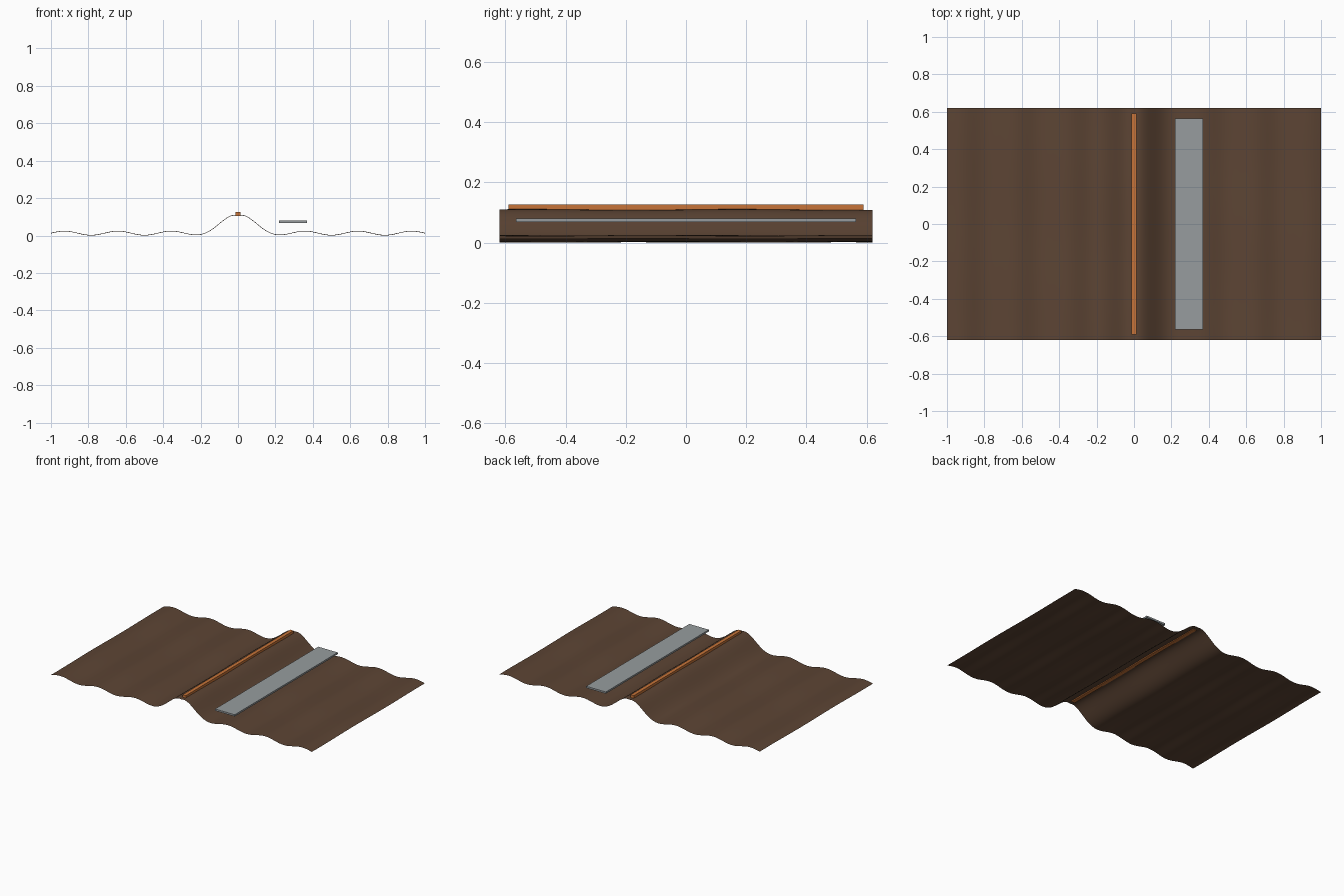
import bpy, bmesh, math

if "Cube" in bpy.data.objects:
    bpy.data.objects.remove(bpy.data.objects["Cube"])


def material(name, rgb):
    m = bpy.data.materials.new(name)
    m.diffuse_color = (*rgb, 1)
    m.use_nodes = True
    m.node_tree.nodes["Principled BSDF"].inputs["Base Color"].default_value = m.diffuse_color
    return m


brown = material("brown", (0.107, 0.058, 0.034))
orange = material("copper_orange", (0.57, 0.175, 0.04))
grey = material("grey", (0.31, 0.335, 0.345))


def height(x, y):
    # central ridge plus ripples running out to both sides
    a = abs(x)
    ridge = 0.095 * math.exp(-(a / 0.11) ** 2)
    ripple = 0.011 * math.sin(22 * a)
    return 0.0155 + ridge + ripple + 0.0015 * math.sin(9 * y + 3 * x)


# rippled sheet
bm = bmesh.new()
bmesh.ops.create_grid(bm, x_segments=160, y_segments=40, size=1)
for v in bm.verts:
    v.co.y *= 0.62
    v.co.z = height(v.co.x, v.co.y)
low = min(v.co.z for v in bm.verts)
for v in bm.verts:
    v.co.z -= low
for f in bm.faces:
    f.smooth = True
mesh = bpy.data.meshes.new("rippled_sheet")
bm.to_mesh(mesh)
bm.free()
mesh.materials.append(brown)
sheet = bpy.data.objects.new("rippled_sheet", mesh)
bpy.context.collection.objects.link(sheet)


def box(name, lo, hi, mat):
    bpy.ops.mesh.primitive_cube_add(
        size=1, location=[(a + b) / 2 for a, b in zip(lo, hi)])
    o = bpy.context.object
    o.name = name
    o.scale = [b - a for a, b in zip(lo, hi)]
    o.data.materials.append(mat)


# strip along the crest and flat plate floating beside it
box("crest_strip", (-0.0125, -0.59, 0.104), (0.0125, 0.59, 0.126), orange)
box("flat_plate", (0.22, -0.565, 0.068), (0.37, 0.565, 0.08), grey)
